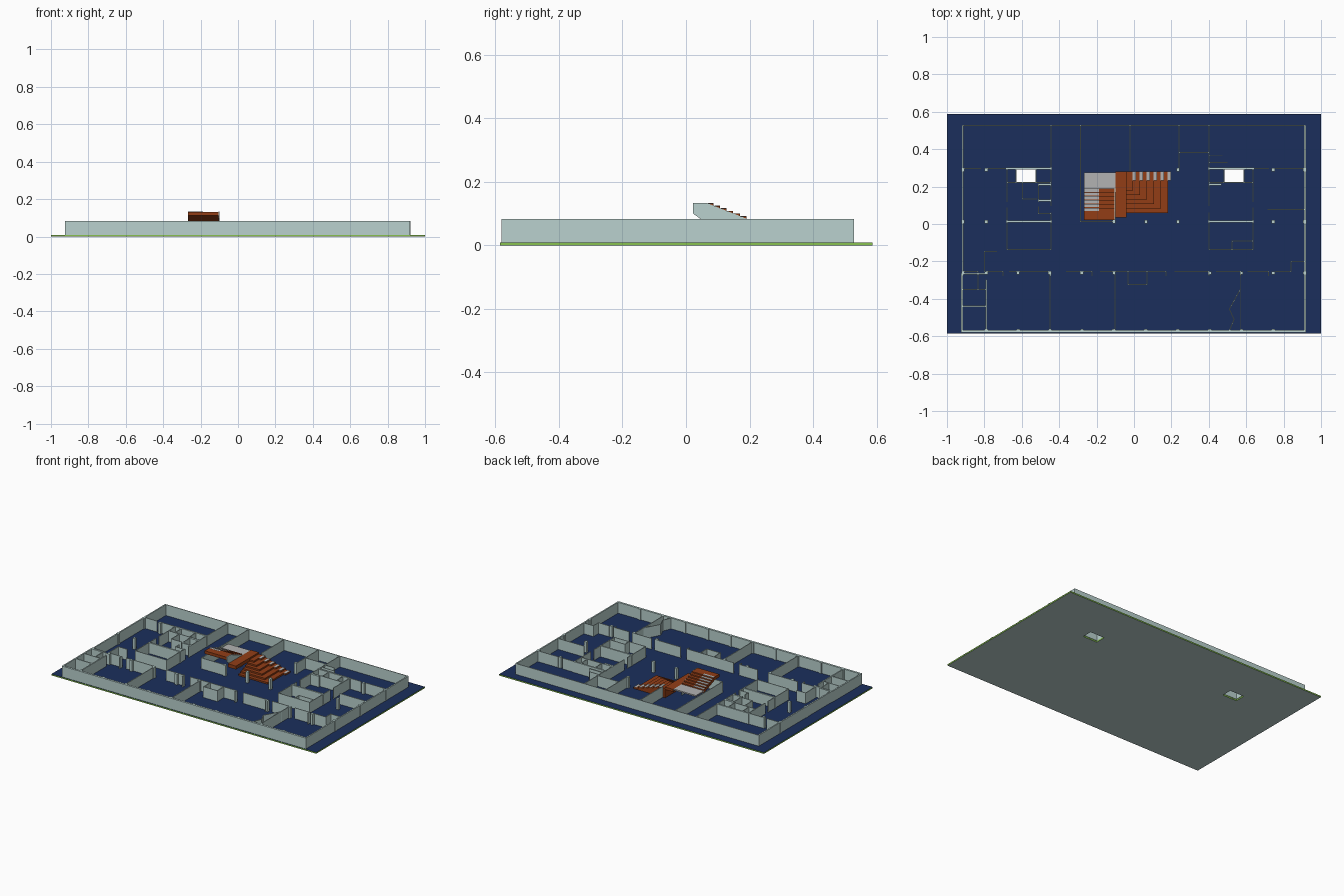
import bpy, bmesh, math

FLOOR, TOP = 0.009, 0.083
T = 0.005   # thin partition
W = 0.011   # thick wall


def material(name, rgb):
    m = bpy.data.materials.new(name)
    m.diffuse_color = (*rgb, 1)
    return m


PALE = material("pale_plaster", (0.49, 0.64, 0.62))
NAVY = material("navy_floor", (0.011, 0.028, 0.107))
GREEN = material("green_edge", (0.25, 0.55, 0.08))
BROWN = material("brown_timber", (0.29, 0.048, 0.008))
GREY = material("grey_tread", (0.45, 0.45, 0.45))


def finish(name, bm, *mats):
    me = bpy.data.meshes.new(name)
    bm.normal_update()
    bm.to_mesh(me)
    bm.free()
    for m in mats:
        me.materials.append(m)
    ob = bpy.data.objects.new(name, me)
    bpy.context.collection.objects.link(ob)
    return ob


def prism(bm, pts, vec):
    """Closed outline extruded along vec."""
    f = bm.faces.new([bm.verts.new(p) for p in pts])
    r = bmesh.ops.extrude_face_region(bm, geom=[f], use_keep_orig=True)
    vs = [g for g in r["geom"] if isinstance(g, bmesh.types.BMVert)]
    bmesh.ops.translate(bm, verts=vs, vec=vec)
    bmesh.ops.recalc_face_normals(bm, faces=bm.faces[:])


def box(bm, x0, x1, y0, y1, z0, z1):
    prism(bm, [(x0, y0, z0), (x1, y0, z0), (x1, y1, z0), (x0, y1, z0)], (0, 0, z1 - z0))


def walls(name, segments, t, z1=TOP):
    """Upright walls along segments (x0, y0, x1, y1)."""
    bm = bmesh.new()
    for x0, y0, x1, y1 in segments:
        d = math.hypot(x1 - x0, y1 - y0)
        ux, uy = (x1 - x0) / d * t / 2, (y1 - y0) / d * t / 2
        pts = [(x0 - ux - uy, y0 - uy + ux), (x0 - ux + uy, y0 - uy - ux),
               (x1 + ux + uy, y1 + uy - ux), (x1 + ux - uy, y1 + uy + ux)]
        prism(bm, [(x, y, FLOOR) for x, y in pts], (0, 0, z1 - FLOOR))
    return finish(name, bm, PALE)


# Floor slab with two lift shaft holes: navy top, green rim, pale underside
def slab(name, z0, z1, mats):
    bm = bmesh.new()
    xs = [-1, -0.632, -0.524, 0.484, 0.592, 1]
    ys = [-0.585, 0.222, 0.292, 0.588]
    faces = []
    for i in range(5):
        for j in range(3):
            if j == 1 and i in (1, 3):
                continue
            faces.append(bm.faces.new([bm.verts.new((xs[a], ys[b], z0)) for a, b in
                                       ((i, j), (i + 1, j), (i + 1, j + 1), (i, j + 1))]))
    bmesh.ops.remove_doubles(bm, verts=bm.verts[:], dist=1e-5)
    r = bmesh.ops.extrude_face_region(bm, geom=bm.faces[:], use_keep_orig=True)
    bmesh.ops.translate(bm, verts=[g for g in r["geom"] if isinstance(g, bmesh.types.BMVert)],
                        vec=(0, 0, z1 - z0))
    bmesh.ops.recalc_face_normals(bm, faces=bm.faces[:])
    for f in bm.faces:
        f.normal_update()
        n = f.normal.z
        f.material_index = 0 if n > 0.5 else 2 if n < -0.5 else 1
    finish(name, bm, *mats)


slab("floor_slab", 0, FLOOR, (NAVY, GREEN, PALE))

# Outer shell
walls("outer_walls", [(-0.916, -0.27, -0.916, 0.525), (0.914, -0.575, 0.914, 0.525),
                      (-0.92, -0.575, -0.92, -0.27)], 0.009)
walls("back_wall", [(-0.916, 0.527, 0.914, 0.527)], T)
walls("front_wall", [(-0.916, -0.574, 0.908, -0.574)], 0.014)

# Service cores: the shared layout is mirrored about their common axis
AX = -0.022
core_thick = [(-0.68, 0.297, -0.444, 0.297), (-0.68, 0.013, -0.444, 0.013),
              (-0.505, 0.211, -0.449, 0.211), (-0.505, 0.126, -0.449, 0.126)]
core_thin = [(-0.68, 0.297, -0.68, 0.12), (-0.68, 0.085, -0.68, -0.136),
             (-0.444, 0.525, -0.444, 0.10), (-0.444, 0.06, -0.444, -0.136),
             (-0.68, -0.136, -0.444, -0.136), (-0.68, 0.222, -0.444, 0.222),
             (-0.632, 0.222, -0.632, 0.297), (-0.524, 0.222, -0.524, 0.297),
             (-0.597, 0.222, -0.597, 0.134), (-0.597, 0.134, -0.52, 0.134),
             (-0.51, 0.211, -0.51, 0.12), (-0.51, 0.09, -0.51, 0.055),
             (-0.51, 0.055, -0.444, 0.055)]


def mirrored(segs):
    return [(2 * AX - a, b, 2 * AX - c, d) for a, b, c, d in segs]


walls("left_core_thick", core_thick, W)
walls("left_core_thin", core_thin, T)
walls("right_core_thick", mirrored(core_thick[:3]), W)
walls("right_core_thin", mirrored(core_thin[:8]) + [
    (0.524, -0.09, 0.636, -0.09), (0.524, -0.09, 0.524, -0.136)], T)

# Partitions at the back
walls("back_partitions", [
    (-0.914, 0.297, -0.82, 0.297), (-0.78, 0.297, -0.68, 0.297),
    (-0.285, 0.525, -0.285, 0.013), (-0.285, 0.013, -0.107, 0.013),
    (-0.021, 0.525, -0.021, 0.285), (0.24, 0.525, 0.24, 0.30),
    (0.24, 0.382, 0.396, 0.382), (0.40, 0.329, 0.497, 0.329),
    (0.40, 0.365, 0.47, 0.365), (0.636, 0.297, 0.72, 0.297),
    (0.76, 0.297, 0.914, 0.297), (0.717, 0.078, 0.914, 0.078)], T)

# Corridor wall with door gaps and recesses
corridor = [(-0.914, -0.254, -0.84, -0.254)]
for a, b in ((-0.79, -0.70), (-0.665, -0.445), (-0.36, -0.225), (-0.18, 0.17),
             (0.22, 0.40), (0.44, 0.57), (0.61, 0.72), (0.76, 0.84)):
    corridor.append((a, -0.254, b, -0.254))
    if b < 0.8:
        corridor.append((b, -0.254, b, -0.275))
corridor += [(-0.80, -0.147, -0.735, -0.147), (-0.80, -0.147, -0.80, -0.254),
             (0.84, -0.2, 0.914, -0.2), (0.84, -0.2, 0.84, -0.254)]
walls("corridor_wall", corridor, T)

# Front rooms
walls("front_partitions", [
    (-0.834, -0.254, -0.834, -0.35), (-0.914, -0.35, -0.79, -0.35),
    (-0.45, -0.254, -0.45, -0.574), (-0.102, -0.254, -0.102, -0.574),
    (-0.032, -0.254, -0.032, -0.324), (-0.032, -0.324, 0.07, -0.324),
    (0.07, -0.324, 0.07, -0.254), (0.568, -0.254, 0.568, -0.574),
    (0.568, -0.35, 0.51, -0.455), (0.51, -0.455, 0.535, -0.51),
    (0.535, -0.51, 0.51, -0.57)], T)
walls("corner_room_walls", [(-0.79, -0.30, -0.79, -0.574), (-0.92, -0.441, -0.79, -0.441),
                            (-0.914, -0.266, -0.80, -0.266)], 0.008)

# Columns on the structural grid
bm = bmesh.new()
rows = {0.29: (-0.914, -0.79, 0.235, 0.745, 0.912),
        0.013: (-0.914, -0.79, -0.107, 0.064, 0.235, 0.745, 0.912),
        -0.262: (-0.914, -0.79, -0.62, -0.45, -0.279, -0.107, 0.405, 0.575, 0.745, 0.912),
        -0.57: [-0.79 + 0.1706 * i for i in range(10)]}
for y, xs in rows.items():
    for x in xs:
        box(bm, x - 0.009, x + 0.009, y - 0.009, y + 0.009, FLOOR, TOP + 0.0005)
finish("columns", bm, PALE)

# Stepped seating: nested terraces rising toward the landing
bm = bmesh.new()
for k in range(6):
    box(bm, -0.04, 0.182 - 0.0375 * k, 0.06 + 0.024 * k, 0.232,
        FLOOR + 0.0105 * k, FLOOR + 0.0105 * (k + 1))
box(bm, -0.1, -0.04, 0.035, 0.232, 0.06, TOP)
finish("seating_terraces", bm, BROWN)

# Narrow stair beside the seating, with grey treads
bm, tr = bmesh.new(), bmesh.new()
for k in range(6):
    x = 0.198 - 0.0375 * k
    z = FLOOR + 0.0105 * (k + 1)
    box(bm, -0.04, x, 0.232, 0.282, z - 0.0105, z)
    box(tr, x - 0.018, x, 0.232, 0.282, z, z + 0.001)
box(bm, -0.1, -0.04, 0.232, 0.282, 0.066, TOP)
finish("lower_stair", bm, BROWN)

# Landing and grey treads of the upper flight
box(tr, -0.267, -0.1, 0.185, 0.275, 0.074, TOP)
N, Y0, Y1 = 6, 0.19, 0.066
dy, dz = (Y0 - Y1) / N, (0.132 - TOP) / N
profile = [(Y0, 0.066), (Y0, TOP)]
for k in range(N):
    y, z = Y0 - dy * k, TOP + dz * (k + 1)
    profile += [(y, z), (y - dy, z)]
    box(tr, -0.267, -0.187, y - dy + 0.003, y, z, z + 0.001)
profile += [(0.022, 0.132), (0.022, 0.112), (Y1, 0.112)]
finish("treads_and_landing", tr, GREY)

# Upper flight body and its pale side panel
bm = bmesh.new()
prism(bm, [(-0.267, y, z) for y, z in profile[1:]] + [(-0.267, Y0, 0.066)], (0.163, 0, 0))
finish("upper_flight", bm, BROWN)
bm = bmesh.new()
prism(bm, [(-0.104, y, z) for y, z in ((0.022, 0.133), (0.066, 0.133), (0.19, 0.084),
                                       (0.19, FLOOR), (0.15, FLOOR), (0.022, 0.1))], (0.004, 0, 0))
finish("flight_side_panel", bm, PALE)
